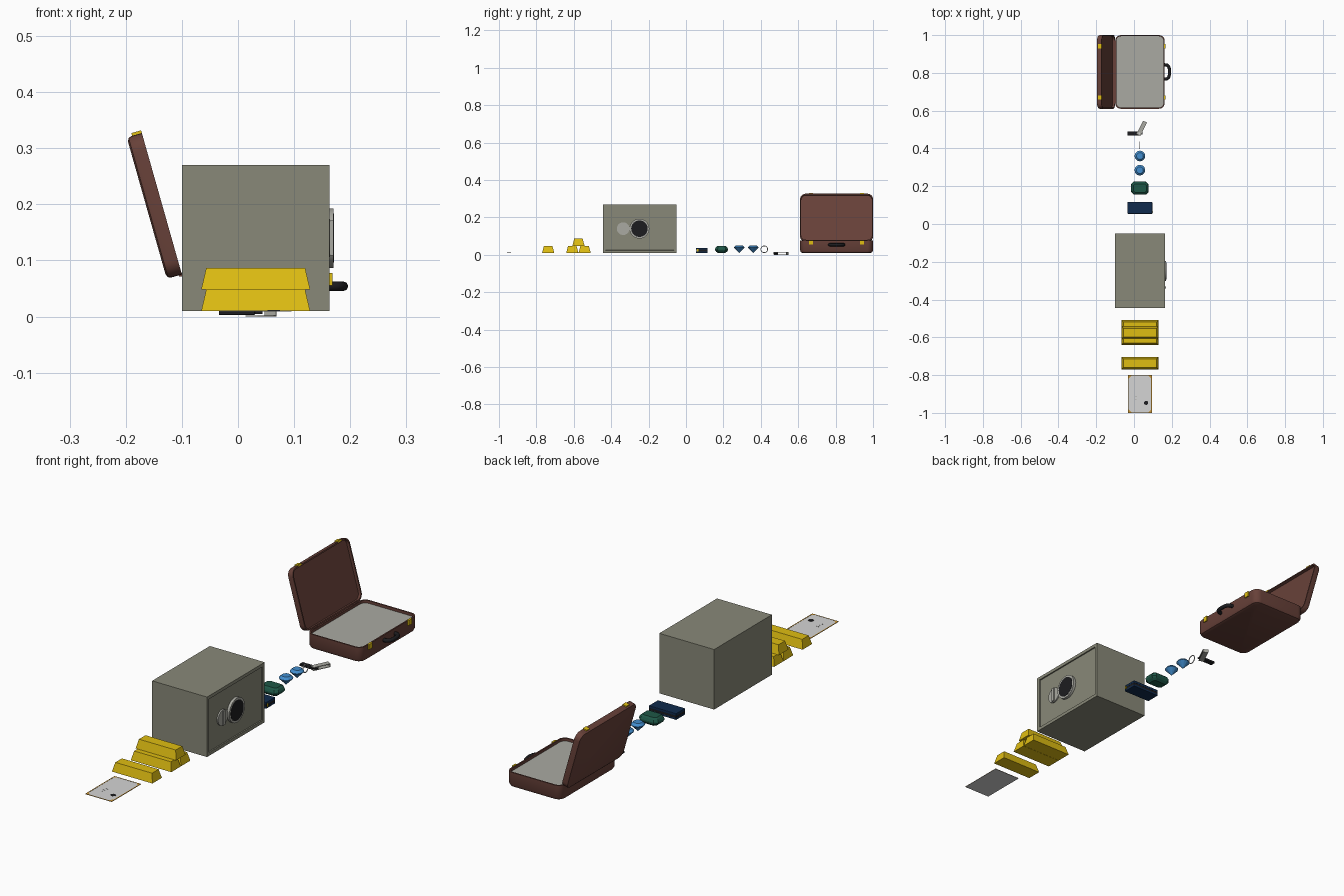
import bpy, bmesh, math
from mathutils import Matrix, Vector

if "Cube" in bpy.data.objects:
    bpy.data.objects.remove(bpy.data.objects["Cube"])


def mat(name, r, g, b):
    m = bpy.data.materials.new(name)
    m.diffuse_color = (r, g, b, 1)
    m.use_nodes = True
    m.node_tree.nodes["Principled BSDF"].inputs["Base Color"].default_value = m.diffuse_color
    return m


SAFE = mat("olive_grey", .25, .25, .19)
GOLD = mat("gold", .74, .51, .006)
BROWN = mat("brown_leather", .138, .053, .041)
BLACK = mat("black", .012, .012, .014)
GREY = mat("light_grey", .40, .40, .36)
PAPER = mat("paper_white", .66, .66, .66)
GREEN = mat("emerald_green", .013, .095, .062)
BLUE = mat("diamond_blue", .055, .27, .62)
NAVY = mat("navy", .005, .024, .075)
ORANGE = mat("orange", .62, .32, .04)


def finish(name, bm, mats, loc=(0, 0, 0), smooth=False):
    me = bpy.data.meshes.new(name)
    bm.to_mesh(me)
    bm.free()
    ob = bpy.data.objects.new(name, me)
    bpy.context.collection.objects.link(ob)
    ob.location = loc
    for m in mats if isinstance(mats, list) else [mats]:
        me.materials.append(m)
    if smooth:
        bpy.ops.object.select_all(action='DESELECT')
        ob.select_set(True)
        bpy.context.view_layer.objects.active = ob
        bpy.ops.object.shade_smooth_by_angle(angle=math.radians(35))
    return ob


def box(name, x, y, z, m, bevel=0, rot=None):
    """Box from (min, max) ranges."""
    bm = bmesh.new()
    bmesh.ops.create_cube(bm, size=1)
    bmesh.ops.scale(bm, vec=(x[1] - x[0], y[1] - y[0], z[1] - z[0]), verts=bm.verts)
    if bevel:
        bmesh.ops.bevel(bm, geom=bm.edges[:], offset=bevel, segments=2, affect='EDGES', profile=.5)
    ob = finish(name, bm, m, (sum(x) / 2, sum(y) / 2, sum(z) / 2))
    if rot:
        ob.rotation_euler = rot
    return ob


def cyl(name, r, depth, loc, m, axis='X', seg=32):
    bm = bmesh.new()
    bmesh.ops.create_cone(bm, cap_ends=True, segments=seg, radius1=r, radius2=r, depth=depth)
    if axis == 'X':
        bmesh.ops.rotate(bm, matrix=Matrix.Rotation(math.pi / 2, 3, 'Y'), verts=bm.verts)
    return finish(name, bm, m, loc, True)


def loft(name, rings, m, loc, seg=0, smooth=False, cap_mat=0):
    """Stack of rounded rectangles (half x, half y, z, corner radius)."""
    bm = bmesh.new()
    prev = None
    for i, (hx, hy, z, r) in enumerate(rings):
        cur = []
        for q, (sx, sy) in enumerate(((1, 1), (-1, 1), (-1, -1), (1, -1))):
            for k in range(seg + 1):
                a = math.pi / 2 * (q + (k / seg if seg else 0))
                rr = r if seg else 0
                cur.append(bm.verts.new((sx * (hx - rr) + rr * math.cos(a),
                                         sy * (hy - rr) + rr * math.sin(a), z)))
        n = len(cur)
        if prev is None:
            bm.faces.new(cur[::-1])
        else:
            for j in range(n):
                bm.faces.new((prev[j], prev[(j + 1) % n], cur[(j + 1) % n], cur[j]))
        prev = cur
    bm.faces.new(prev).material_index = cap_mat
    bmesh.ops.remove_doubles(bm, verts=bm.verts, dist=1e-6)
    return finish(name, bm, m, loc, smooth)


# Certificate sheet with border, corner ornaments, text rules and seal
box("certificate", (-.032, .095), (-1, -.8), (.009, .0105), PAPER)
cx, cy = .0315, -.9
for s in (-1, 1):
    box("certificate_side_border", sorted((cx + s * .0635, cx + s * .0595)), (-1, -.8), (.0095, .0112), ORANGE)
    box("certificate_end_border", (-.032, .095), sorted((cy + s * .1, cy + s * .097)), (.0095, .0112), ORANGE)
    for t in (-1, 1):
        bm = bmesh.new()
        pts = [(0, 0), (-s * .02, 0), (0, -t * .02)]
        bm.faces.new([bm.verts.new((px, py, 0)) for px, py in pts])
        bmesh.ops.recalc_face_normals(bm, faces=bm.faces)
        finish("certificate_corner", bm, ORANGE, (cx + s * .0625, cy + t * .099, .0116))
for i in range(3):
    box("certificate_rule", (.004, .016 - i * .003), (-.915 - i * .014, -.9135 - i * .014), (.01, .0111), GREY)
cyl("certificate_seal", .011, .001, (.064, -.947, .0108), BLACK, 'Z', 12)

# Gold bars: one loose, three stacked
for y, z in ((-.737, .01), (-.608, .01), (-.542, .01), (-.575, .0485)):
    loft("gold_bar", [(.097, .0325, 0, 0), (.088, .0225, .0385, 0)], GOLD, (.0315, y, z))

# Safe with recessed door panel
bm = bmesh.new()
bmesh.ops.create_cube(bm, size=1)
bmesh.ops.scale(bm, vec=(.263, .395, .26), verts=bm.verts)
door = [f for f in bm.faces if f.normal.x > .9]
bmesh.ops.inset_region(bm, faces=door, thickness=.02)
bmesh.ops.inset_region(bm, faces=door, thickness=.001, depth=-.005)
finish("safe_body", bm, SAFE, (.0315, -.2475, .14))
cyl("dial_ring", .053, .012, (.164, -.249, .14), GREY)
cyl("dial_face", .044, .013, (.1645, -.249, .14), BLACK)
cyl("handle_plate", .034, .006, (.161, -.336, .14), GREY)
box("handle_bar", (.16, .170), (-.342, -.330), (.109, .171), GREY)

# Navy case with dark core and clasp
box("case_top", (-.034, .097), (.054, .116), (.027, .038), NAVY, .002)
box("case_core", (-.033, .096), (.055, .115), (.018, .028), BLACK)
box("case_bottom", (-.034, .097), (.054, .116), (.01, .019), NAVY, .002)
box("case_clasp", (.095, .101), (.06, .066), (.018, .03), GOLD)

# Step-cut emerald
loft("emerald", [(.031, .020, .01, .008), (.041, .030, .018, .012), (.046, .035, .026, .014),
                 (.046, .035, .032, .014), (.041, .030, .041, .012), (.034, .023, .047, .009)],
     GREEN, (.031, .19, 0), seg=1)

# Blue diamonds
for y in (.285, .36):
    loft("diamond", [(0, 0, .01, 0), (.0285, .0285, .039, .0285), (.0285, .0285, .041, .0285),
                     (.018, .018, .051, .018)], BLUE, (.031, y, 0), seg=3)

# Ring standing on edge
bpy.ops.mesh.primitive_torus_add(major_radius=.018, minor_radius=.002, major_segments=32, minor_segments=8,
                                 location=(.031, .418, .03), rotation=(0, math.pi / 2, 0))
ring = bpy.context.object
ring.name = "finger_ring"
ring.data.materials.append(PAPER)
bpy.ops.object.shade_smooth_by_angle(angle=math.radians(60))

# Memory stick with swivelled metal cover
box("stick_body", (-.034, .03), (.469, .491), (.003, .012), BLACK, .001)
box("stick_plug", (.03, .044), (.473, .487), (.005, .010), BLACK)
ang = math.radians(64)
d = Vector((math.cos(ang), math.sin(ang), 0))
mid = Vector((.028, .48, 0)) + d * .030


def cover(name, along, length, z, m):
    c = mid + d * along
    box(name, (c.x - length / 2, c.x + length / 2), (c.y - .0115, c.y + .0115), z, m, rot=(0, 0, ang))


cover("cover_bottom", 0, .078, (0, .002), GREY)
cover("cover_top", 0, .078, (.0125, .0145), GREY)
cover("cover_end", .038, .002, (0, .0145), GREY)
cyl("cover_pivot", .005, .002, (.028, .48, .0148), PAPER, 'Z', 16)

# Briefcase tray with lining
HX, HY, CX, CY = .131, .195, .0315, .805
loft("briefcase_base", [(HX - .014, HY - .014, .01, .022), (HX - .005, HY - .005, .0135, .028),
                        (HX, HY, .024, .03), (HX, HY, .076, .03), (HX - .006, HY - .006, .076, .025),
                        (HX - .006, HY - .006, .064, .025)],
     [BROWN, GREY], (CX, CY, 0), seg=6, smooth=True, cap_mat=1)

# Tilted lid, modelled with its rim on local z = 0
tilt = math.radians(15.8)
up = Vector((-math.sin(tilt), 0, math.cos(tilt)))
nrm = Vector((math.cos(tilt), 0, math.sin(tilt)))
org = Vector((-.1, CY, .075)) + up * HX
M = Matrix(((up.x, 0, nrm.x, org.x), (0, -1, 0, org.y), (up.z, 0, nrm.z, org.z), (0, 0, 0, 1)))
lid = loft("briefcase_lid", [(HX - .008, HY - .008, -.028, .024), (HX - .002, HY - .002, -.025, .029),
                             (HX, HY, -.019, .03), (HX, HY, 0, .03), (HX - .006, HY - .006, 0, .025),
                             (HX - .006, HY - .006, -.012, .025)], BROWN, (0, 0, 0), seg=6, smooth=True)
lid.matrix_world = M

# Latches on tray and lid, hinges at the back
for s in (-1, 1):
    y = CY + s * .136
    box("tray_latch", (.16, .168), (y - .011, y + .011), (.055, .078), GOLD)
    latch = box("lid_latch", (0, .008), (0, .022), (0, .018), GOLD)
    latch.matrix_world = M @ Matrix.Translation((HX + .001, s * .136, -.009))
    box("hinge", (-.105, -.095), (y - .015, y + .015), (.071, .078), BROWN)

# Carrying handle
cu = bpy.data.curves.new("briefcase_handle", 'CURVE')
cu.dimensions = '3D'
cu.bevel_depth = .0085
cu.bevel_resolution = 2
cu.use_fill_caps = True
path = [(.160, -.038), (.174, -.037), (.184, -.028), (.188, -.012),
        (.188, .012), (.184, .028), (.174, .037), (.160, .038)]
sp = cu.splines.new('POLY')
sp.points.add(len(path) - 1)
for p, (x, y) in zip(sp.points, path):
    p.co = (x, CY + y, .054, 1)
handle = bpy.data.objects.new("briefcase_handle", cu)
bpy.context.collection.objects.link(handle)
cu.materials.append(BLACK)
bpy.ops.object.select_all(action='DESELECT')
handle.select_set(True)
bpy.context.view_layer.objects.active = handle
bpy.ops.object.convert(target='MESH')
bpy.ops.object.shade_smooth_by_angle(angle=math.radians(50))
